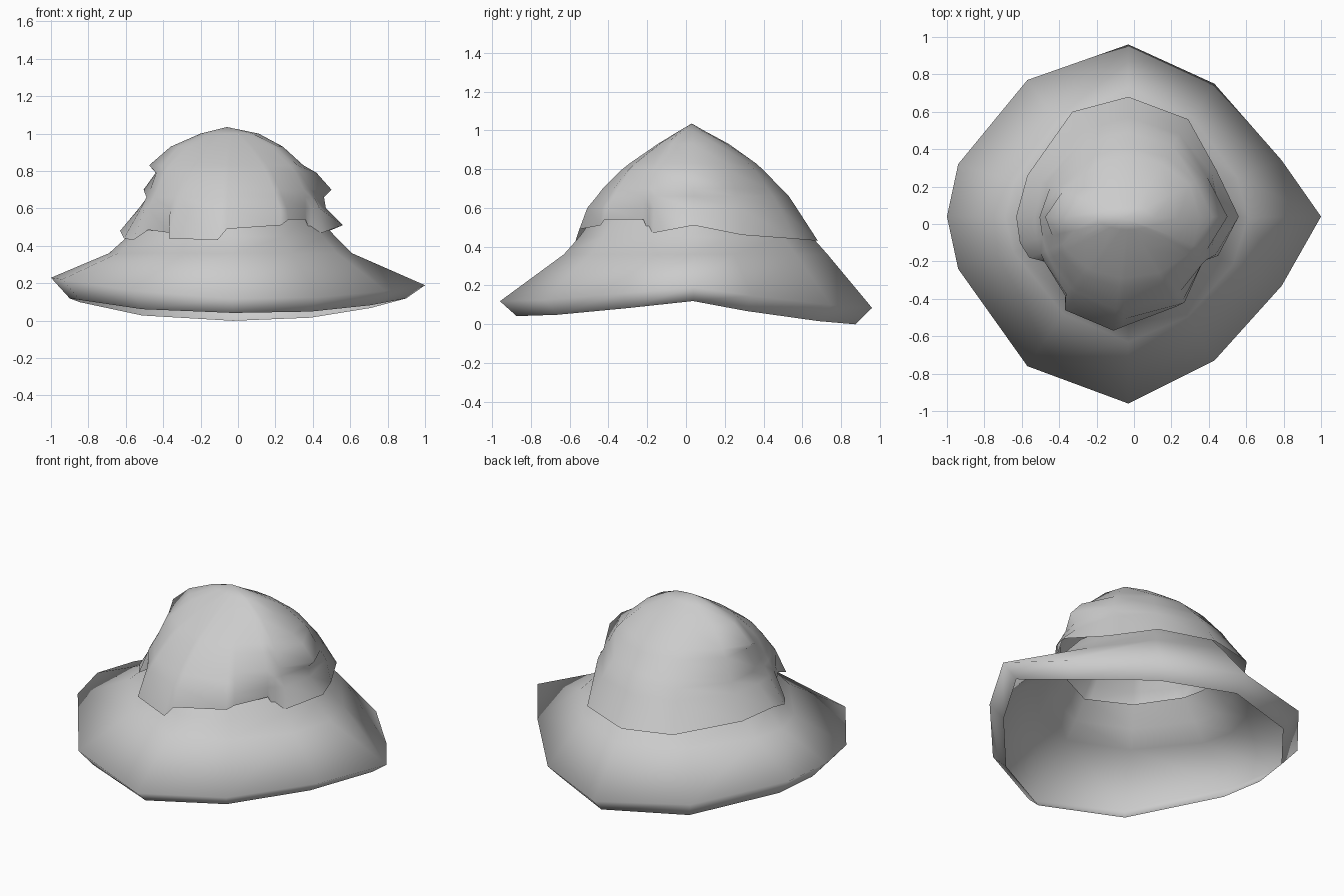
import bpy, bmesh, math

cube = bpy.data.objects.get("Cube")
if cube:
    bpy.data.objects.remove(cube, do_unlink=True)

CX, CY = -0.03, 0.03

felt = bpy.data.materials.new("grey_felt")
felt.use_nodes = True
felt.diffuse_color = (0.6, 0.6, 0.6, 1)
felt.node_tree.nodes["Principled BSDF"].inputs["Base Color"].default_value = (0.6, 0.6, 0.6, 1)


def radius(angle, left, right, front, back, power):
    """Radius of a lopsided superellipse in one direction."""
    c, s = math.cos(angle), math.sin(angle)
    rx = right if c > 0 else left
    ry = back if s > 0 else front
    return (abs(c / rx) ** power + abs(s / ry) ** power) ** (-1 / power)


def polar(angle, r, z):
    return (CX + r * math.cos(angle), CY + r * math.sin(angle), z)


def loft(name, rings, apex=None):
    """Skin a stack of closed rings, ordered from bottom to top."""
    bm = bmesh.new()
    rows = [[bm.verts.new(p) for p in ring] for ring in rings]
    n = len(rows[0])
    for low, high in zip(rows, rows[1:]):
        for i in range(n):
            j = (i + 1) % n
            bm.faces.new((low[i], low[j], high[j], high[i]))
    if apex:
        tip = bm.verts.new(apex)
        for i in range(n):
            bm.faces.new((rows[-1][i], rows[-1][(i + 1) % n], tip))
    mesh = bpy.data.meshes.new(name)
    bm.to_mesh(mesh)
    bm.free()
    mesh.materials.append(felt)
    obj = bpy.data.objects.new(name, mesh)
    bpy.context.collection.objects.link(obj)
    bpy.ops.object.select_all(action="DESELECT")
    obj.select_set(True)
    bpy.context.view_layer.objects.active = obj
    bpy.ops.object.shade_smooth_by_angle(angle=math.radians(130))
    return obj


# Brim: faceted outer edge, turned-under lip, steep wall up into the crown
outline = [(1, .04), (.79, .34), (.43, .75), (-.03, .96), (-.57, .77), (-.94, .32),
           (-1, .04), (-.94, -.24), (-.57, -.76), (-.03, -.96), (.43, -.73), (.79, -.33)]
edge = [(x, y, .1 - .018 * y + .11 * x * x - .02 * x) for x, y in outline]
lip = [(x * .9, y * .91, .02 - .022 * y + .13 * abs(x * .9) ** 2.5) for x, y in outline]
angles = [math.atan2(y - CY, x - CX) for x, y in outline]
wall = [(.36, .66, .64, .66, .70), (.45, .56, .55, .58, .62), (.56, .45, .45, .50, .50)]
brim_rings = [lip, edge]
for z, *ext in wall:
    brim_rings.append([polar(a, radius(a, *ext, 1.65), z) for a in angles])
loft("brim", brim_rings)

# Crown: ragged hem below, creased sides, tent-like ridge on top
hem = [(-.03, .68, .43), (-.33, .6, .44), (-.57, .26, .46), (-.63, .04, .48),
       (-.61, -.1, .44), (-.56, -.18, .43), (-.48, -.2, .485), (-.37, -.38, .47),
       (-.37, -.46, .44), (-.11, -.57, .43), (-.06, -.55, .49), (.23, -.44, .51),
       (.27, -.42, .54), (.36, -.22, .54), (.39, -.19, .465), (.45, -.17, .47),
       (.56, .04, .51), (.44, .29, .46), (.29, .56, .44)]
hem.reverse()
# height, side, front and back reach, then the left and right crease points
levels = [(.60, .50, .54, .54, .50, .50), (.66, .47, .49, .50, .455, .49),
          (.70, .45, .46, .46, .475, .53), (.79, .42, .37, .375, .41, .45),
          (.83, .39, .32, .33, .445, .38), (.93, .31, .175, .19, .33, .27),
          (1.0, .16, .06, .06, .17, .14)]
crown_rings = [hem]
for z, side, front, back, crease_l, crease_r in levels:
    ring = []
    for x, y, _ in hem:
        a = math.atan2(y - CY, x - CX)
        r = min(radius(a, side, side, front, back, 2), math.hypot(x - CX, y - CY))
        if abs(y - .04) < .01:
            r = crease_r if x > 0 else crease_l
        ring.append(polar(a, r, z))
    crown_rings.append(ring)
loft("crown", crown_rings, apex=(-.06, .03, 1.035))
